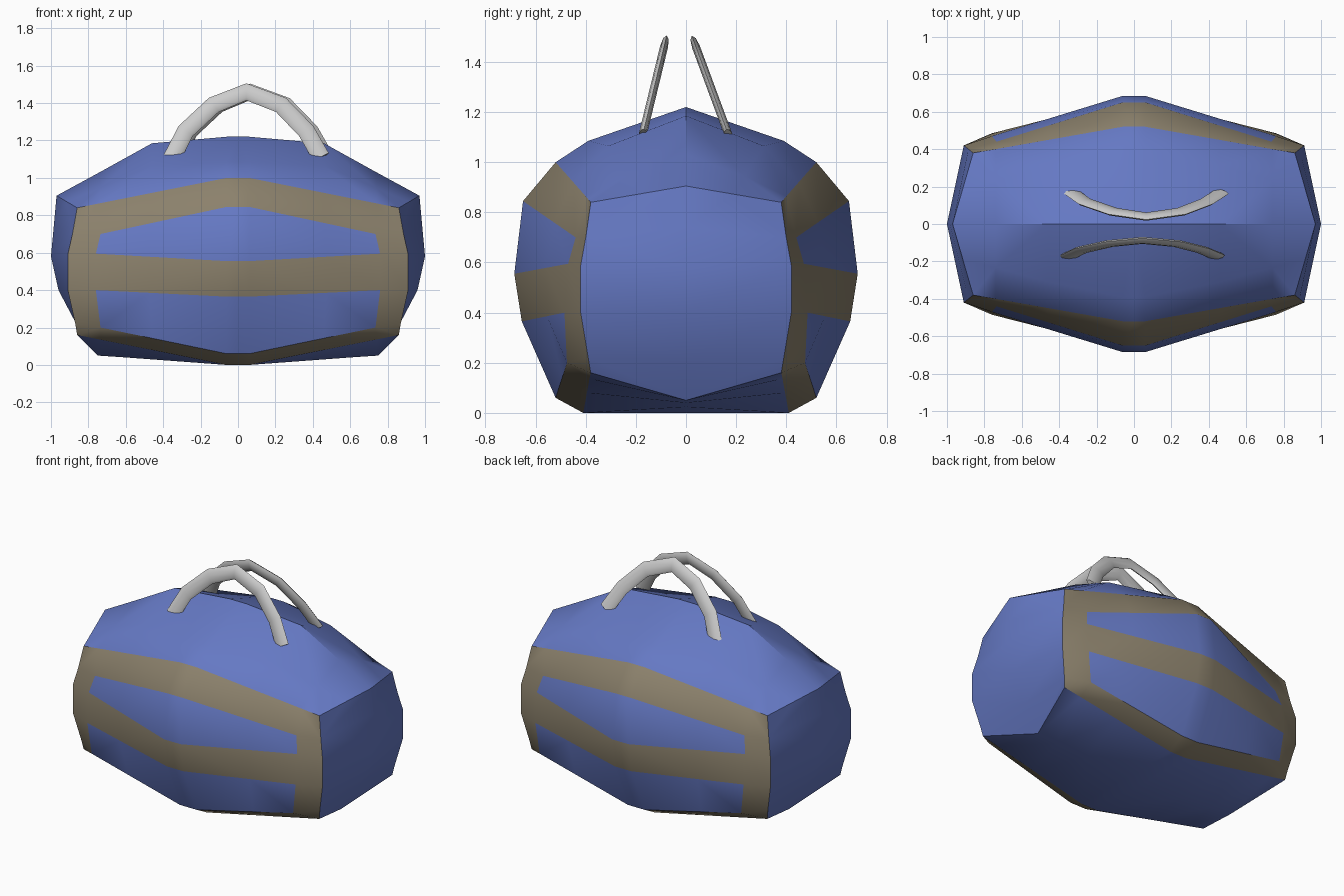
import bpy, bmesh, math
from mathutils import Vector as V

if "Cube" in bpy.data.objects:
    bpy.data.objects.remove(bpy.data.objects["Cube"])


def material(name, col):
    m = bpy.data.materials.new(name)
    m.diffuse_color = (*col, 1)
    m.use_nodes = True
    m.node_tree.nodes["Principled BSDF"].inputs["Base Color"].default_value = m.diffuse_color
    return m


def finish(bm, name, mats, angle):
    bmesh.ops.remove_doubles(bm, verts=bm.verts, dist=0.0005)
    bmesh.ops.recalc_face_normals(bm, faces=bm.faces)
    me = bpy.data.meshes.new(name)
    bm.to_mesh(me)
    bm.free()
    for m in mats:
        me.materials.append(m)
    ob = bpy.data.objects.new(name, me)
    bpy.context.collection.objects.link(ob)
    bpy.ops.object.select_all(action='DESELECT')
    ob.select_set(True)
    bpy.context.view_layer.objects.active = ob
    bpy.ops.object.shade_smooth_by_angle(angle=math.radians(angle))
    return ob


blue = material("blue_cloth", (0.13, 0.19, 0.55))
brown = material("brown_trim", (0.26, 0.22, 0.15))

# Bag body: one quarter, rows run from the top ridge down to the underside
# (y, z at the middle), (window edge), (end edge)
rows = [
    ((0, 1.22), (.74, 0, 1.03), (.97, 0, .905)),
    ((.39, 1.085), (.74, .233, .945), (.915, .19, .8725)),
    ((.52, 1.0), (.74, .40, .864), (.86, .38, .84)),
    ((.65, .845), (.735, .44, .70), (.885, .40, .70)),
    ((.685, .555), (.76, .47, .595), (.91, .42, .59)),
    ((.655, .365), (.76, .485, .40), (.91, .42, .40)),
    ((.52, .06), (.735, .475, .20), (.87, .39, .22)),
    ((.41, 0), (.74, .385, .136), (.86, .38, .16)),
    ((0, 0), (.60, 0, .04), (.75, 0, .05)),
]
shoulder = {0: V((.46, 0, 1.185)), 1: V((.46, .31, 1.065))}
# Middle line of the bulging end cap, for rows 2 to 7
end_mid = [V(p) for p in ((.97, 0, .905), (.985, 0, .74), (1.0, 0, .58),
                          (.96, 0, .40), (.86, 0, .21), (.75, 0, .05))]

grid = []
for i, (mid, win, end) in enumerate(rows):
    a, w = V((.06, *mid)), V(win)
    grid.append([V((0, *mid)), a, shoulder.get(i, a.lerp(w, .59)), w, V(end)])

faces = []
for i in range(8):
    for j in range(4):
        trim = i in (2, 4, 6) or (j == 3 and 2 <= i <= 6)
        faces.append(([grid[i][j], grid[i][j + 1], grid[i + 1][j + 1], grid[i + 1][j]], trim))
for k in range(5):
    poly = [grid[k + 2][4], grid[k + 3][4], end_mid[k + 1], end_mid[k]]
    if k == 0:
        poly.append(grid[1][4])
    faces.append((poly, False))

bm = bmesh.new()
for sx in (1, -1):
    for sy in (1, -1):
        for poly, trim in faces:
            f = bm.faces.new([bm.verts.new((p.x * sx, p.y * sy, p.z)) for p in poly])
            f.material_index = int(trim)
finish(bm, "bag_body", [blue, brown], 35)


# Carrying straps: flattened oval section swept along an arch in a leaning plane
arch = [(-.36, 1.085), (-.275, 1.25), (-.125, 1.39), (.05, 1.46),
        (.235, 1.39), (.37, 1.25), (.45, 1.11)]


def strap(name, shift, y_top, y_low):
    lean = V((0, y_top - y_low, .42)).normalized()
    across = lean.cross(V((1, 0, 0)))
    path = [V((x + shift, y_low + (y_top - y_low) * (z - 1.08) / .42, z)) for x, z in arch]
    bm = bmesh.new()
    rings = []
    for i, p in enumerate(path):
        t = (path[min(i + 1, 6)] - path[max(i - 1, 0)]).normalized()
        side = across.cross(t).normalized()
        rings.append([bm.verts.new(p + side * .047 * math.cos(a) + across * .016 * math.sin(a))
                      for a in (k * math.tau / 8 for k in range(8))])
    for r, s in zip(rings, rings[1:]):
        for k in range(8):
            bm.faces.new((r[k], r[(k + 1) % 8], s[(k + 1) % 8], s[k]))
    bm.faces.new(rings[0])
    bm.faces.new(rings[-1])
    finish(bm, name, [], 60)


strap("front_handle", -.005, -.078, -.18)
strap("back_handle", .015, .025, .18)
